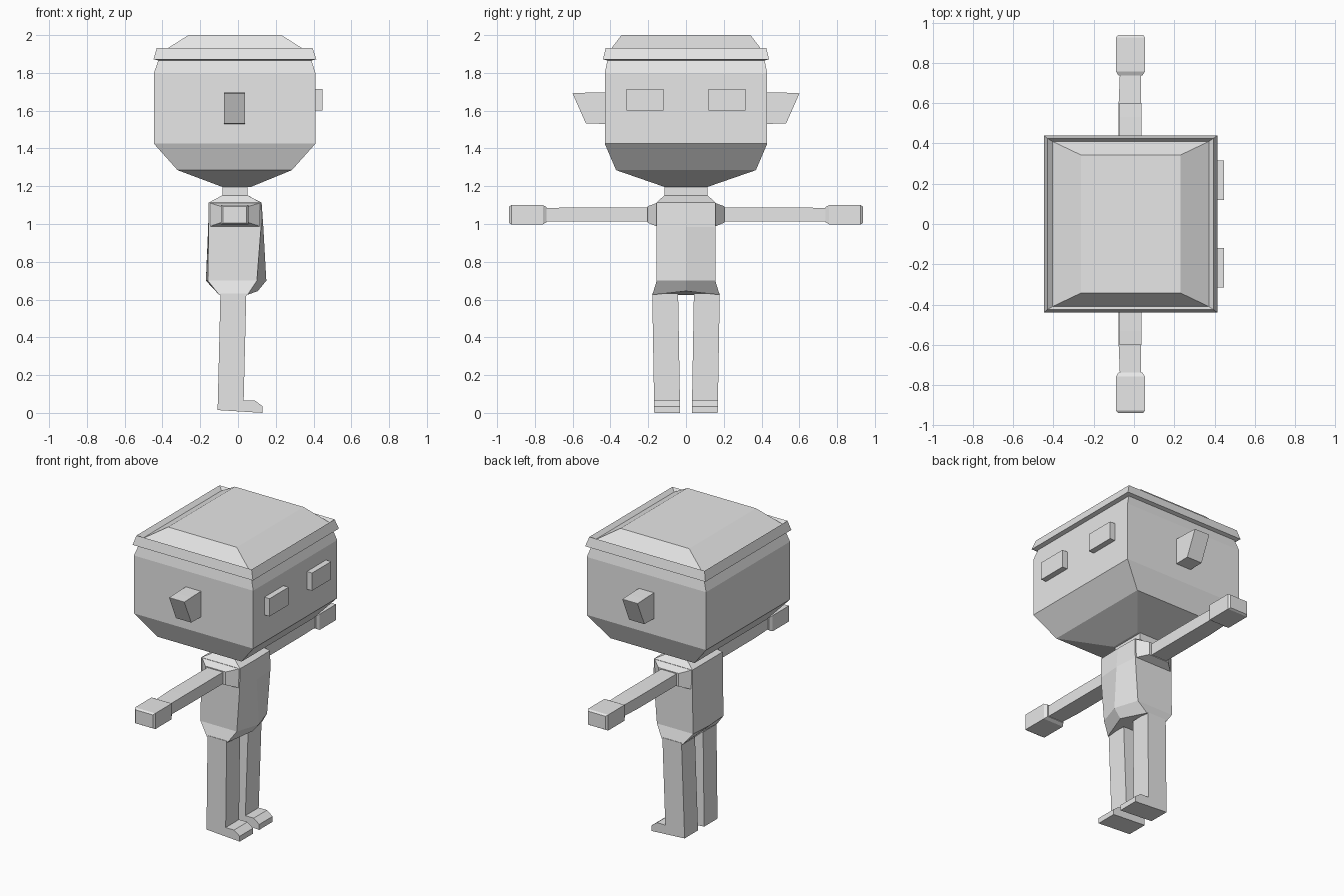
import bpy
import bmesh

cube = bpy.data.objects.get("Cube")
if cube:
    bpy.data.objects.remove(cube, do_unlink=True)

grey = bpy.data.materials.new("plain_grey")
grey.use_nodes = True
grey.diffuse_color = (0.8, 0.8, 0.8, 1)
grey.node_tree.nodes["Principled BSDF"].inputs["Base Color"].default_value = grey.diffuse_color


def loft(name, rings):
    """Skin a closed, flat-shaded solid through rings of equal point count."""
    bm = bmesh.new()
    loops = [[bm.verts.new(p) for p in ring] for ring in rings]
    n = len(loops[0])
    for a, b in zip(loops, loops[1:]):
        for i in range(n):
            j = (i + 1) % n
            bm.faces.new((a[i], a[j], b[j], b[i]))
    bm.faces.new(loops[0][::-1])
    bm.faces.new(loops[-1])
    bmesh.ops.recalc_face_normals(bm, faces=bm.faces)
    mesh = bpy.data.meshes.new(name)
    bm.to_mesh(mesh)
    bm.free()
    mesh.materials.append(grey)
    obj = bpy.data.objects.new(name, mesh)
    bpy.context.collection.objects.link(obj)
    return obj


def level(z, back, front, half):
    """Horizontal rectangle, symmetric in y."""
    return [(back, -half, z), (front, -half, z), (front, half, z), (back, half, z)]


def section(y, back, front, low, high):
    """Upright rectangle across an arm."""
    return [(back, y, low), (front, y, low), (front, y, high), (back, y, high)]


def body_ring(z, zc, back, back_mid, front, front_mid, half):
    """Six-sided ring with a raised middle point at front and back."""
    return [(back, -half, z), (front, -half, z), (front_mid, 0, zc),
            (front, half, z), (back, half, z), (back_mid, 0, zc)]


# Head
loft("head", [level(1.195, -0.08, 0.065, 0.11),
              level(1.285, -0.32, 0.285, 0.37),
              level(1.425, -0.445, 0.41, 0.43),
              level(1.8, -0.445, 0.41, 0.43),
              level(1.87, -0.42, 0.387, 0.415)])

# Cap with a raised rim around a sloped crown
loft("cap", [level(1.865, -0.42, 0.387, 0.415),
             level(1.872, -0.447, 0.415, 0.44),
             level(1.932, -0.43, 0.395, 0.425),
             level(1.91, -0.405, 0.372, 0.41),
             level(2.0, -0.262, 0.23, 0.342)])

# Neck
loft("neck", [level(1.14, -0.083, 0.05, 0.115), level(1.205, -0.083, 0.05, 0.115)])

# Torso and pelvis
loft("torso", [body_ring(0.625, 0.645, -0.1, -0.115, 0.05, 0.105, 0.178),
               body_ring(0.7, 0.7, -0.16, -0.17, 0.1, 0.15, 0.155),
               body_ring(0.985, 0.985, -0.155, -0.158, 0.122, 0.134, 0.157),
               body_ring(1.113, 1.113, -0.155, -0.155, 0.122, 0.125, 0.155),
               body_ring(1.152, 1.152, -0.083, -0.083, 0.05, 0.05, 0.115)])

# Side view outline of leg and foot
leg_outline = [(-0.093, 0.632), (-0.108, 0.015), (0.13, 0.0), (0.13, 0.035),
               (0.09, 0.065), (0.03, 0.065), (0.044, 0.632)]

for side, s in (("left", 1), ("right", -1)):
    # Eye plate
    loft(side + "_eye", [section(y * s, 0.38, 0.447, 1.6, 1.715) for y in (0.12, 0.315)])

    # Flared ear
    loft(side + "_ear", [section(0.42 * s, -0.073, 0.036, 1.53, 1.697),
                         section(0.53 * s, -0.073, 0.036, 1.532, 1.695),
                         section(0.6 * s, -0.073, 0.036, 1.69, 1.692)])

    # Shoulder, arm and hand
    loft(side + "_shoulder", [section(0.15 * s, -0.155, 0.122, 0.985, 1.113),
                              section(0.205 * s, -0.09, 0.055, 1.008, 1.093)])
    loft(side + "_arm", [section(0.19 * s, -0.076, 0.036, 1.012, 1.087),
                         section(0.6 * s, -0.076, 0.036, 1.012, 1.087),
                         section(0.75 * s, -0.07, 0.034, 1.014, 1.085)])
    loft(side + "_hand", [section(0.738 * s, -0.078, 0.042, 1.01, 1.09),
                          section(0.758 * s, -0.09, 0.055, 0.998, 1.1),
                          section(0.925 * s, -0.09, 0.055, 0.998, 1.1),
                          section(0.937 * s, -0.08, 0.046, 1.005, 1.092)])

    # Leg and foot, slightly narrower and closer together at the ground
    loft(side + "_leg", [[(x, s * (y + 0.017 * z), z) for x, z in leg_outline]
                         for y in (0.031, 0.168)])
